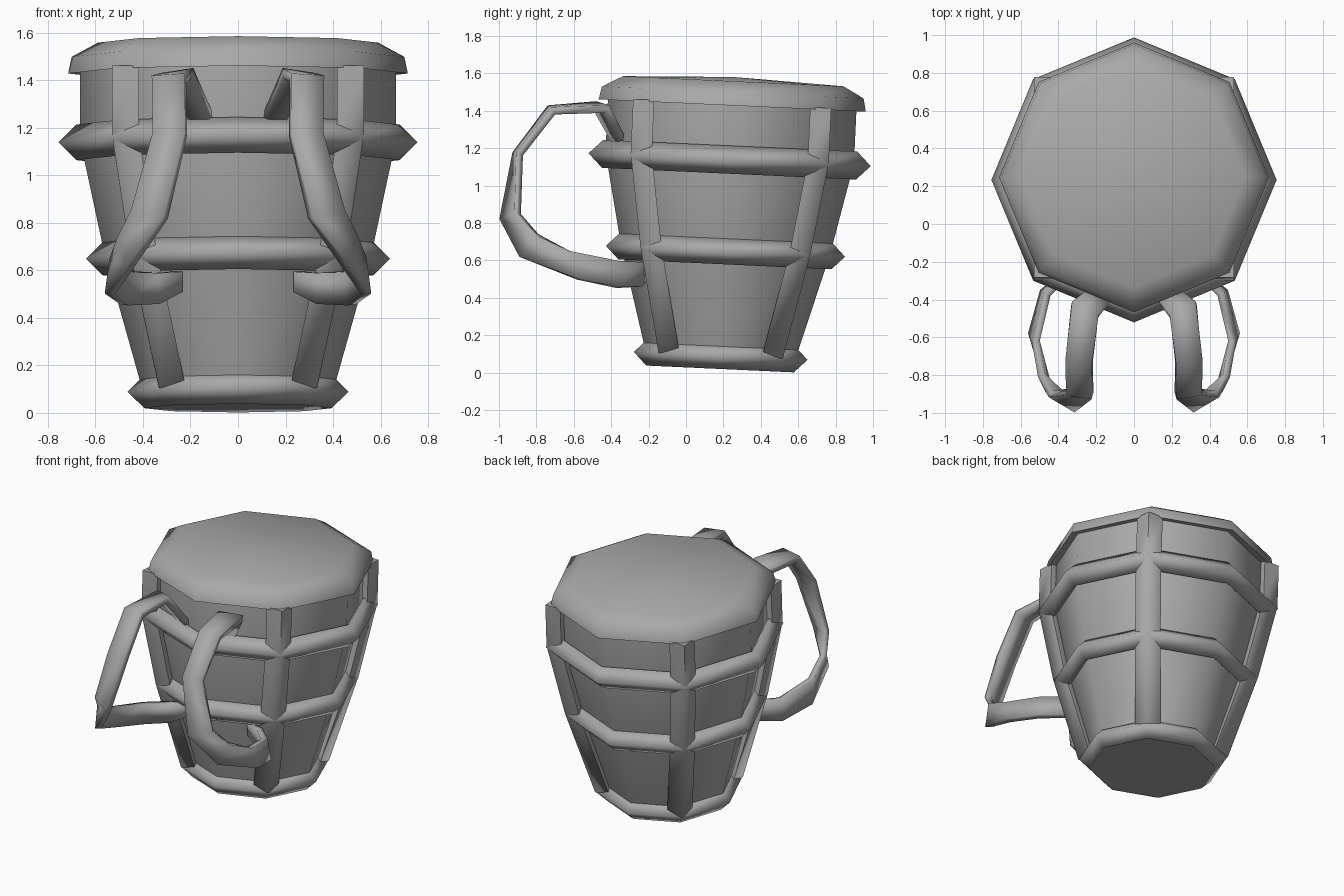
import bpy
import bmesh
import math
from mathutils import Matrix, Vector

cube = bpy.data.objects.get("Cube")
if cube:
    bpy.data.objects.remove(cube, do_unlink=True)

grey = bpy.data.materials.new("plain grey")
grey.use_nodes = True
COLOUR = (0.4, 0.4, 0.4, 1)
grey.diffuse_color = COLOUR
grey.node_tree.nodes["Principled BSDF"].inputs["Base Color"].default_value = COLOUR

SIDES = 8
# The whole basket leans slightly backwards
LEAN = Matrix.Translation((0, 0.181, 0)) @ Matrix.Rotation(-0.046, 4, "X")


def finish(name, bm, angle, matrix=None):
    bmesh.ops.recalc_face_normals(bm, faces=bm.faces)
    if matrix:
        bm.transform(matrix)
    mesh = bpy.data.meshes.new(name)
    bm.to_mesh(mesh)
    bm.free()
    mesh.materials.append(grey)
    ob = bpy.data.objects.new(name, mesh)
    bpy.context.collection.objects.link(ob)
    bpy.ops.object.select_all(action="DESELECT")
    ob.select_set(True)
    bpy.context.view_layer.objects.active = ob
    bpy.ops.object.shade_smooth_by_angle(angle=math.radians(angle))
    return ob


def bridge(bm, loop_a, loop_b):
    n = len(loop_a)
    for i in range(n):
        j = (i + 1) % n
        bm.faces.new((loop_a[i], loop_a[j], loop_b[j], loop_b[i]))


def lathe(name, profile, angle, closed=False):
    """Turn a (radius, height) profile into an octagonal solid or ring."""
    bm = bmesh.new()
    loops = []
    for r, z in profile:
        loops.append([bm.verts.new((r * math.cos(t), r * math.sin(t), z))
                      for t in (math.tau * i / SIDES for i in range(SIDES))])
    for a, b in zip(loops, loops[1:]):
        bridge(bm, a, b)
    if closed:
        bridge(bm, loops[-1], loops[0])
    else:
        bm.faces.new(loops[0])
        bm.faces.new(loops[-1])
    return finish(name, bm, angle, LEAN)


def hoop(name, radius, z, size):
    diamond = [(radius + size, z), (radius, z + size),
               (radius - size, z), (radius, z - size)]
    return lathe(name, diamond, 100, closed=True)


def post(name, heading, path, size):
    """Diamond rod following a (radius, height) path up one corner."""
    out = Vector((math.cos(heading), math.sin(heading), 0))
    side = Vector((-out.y, out.x, 0))
    bm = bmesh.new()
    loops = []
    for r, z in path:
        c = out * r + Vector((0, 0, z))
        loops.append([bm.verts.new(c + d * size) for d in (out, side, -out, -side)])
    for a, b in zip(loops, loops[1:]):
        bridge(bm, a, b)
    bm.faces.new(loops[0])
    bm.faces.new(loops[-1])
    return finish(name, bm, 89, LEAN)


def strap(name, mirror, edges):
    """Ribbon through pairs of edge points, thickened."""
    bm = bmesh.new()
    rows = [[bm.verts.new((p[0] * mirror, p[1], p[2])) for p in pair] for pair in edges]
    for (a, b), (c, d) in zip(rows, rows[1:]):
        bm.faces.new((a, b, d, c))
    ob = finish(name, bm, 30)
    mod = ob.modifiers.new("thickness", "SOLIDIFY")
    mod.thickness = 0.04
    mod.offset = 0
    mod.use_even_offset = True
    return ob


# Basket wall, lid
lathe("basket_body", [(0.38, 0.035), (0.40, 0.09), (0.56, 0.66),
                      (0.665, 1.15), (0.665, 1.45)], 60)
lathe("lid", [(0.66, 1.44), (0.715, 1.43), (0.70, 1.50), (0.59, 1.56), (0.02, 1.582)], 70)

# Hoops around the basket
hoop("bottom_hoop", 0.395, 0.09, 0.07)
hoop("middle_hoop", 0.57, 0.65, 0.07)
hoop("upper_hoop", 0.68, 1.14, 0.075)

# Upright posts on the four diagonal corners
for i, label in enumerate(("back_left", "back_right", "front_right", "front_left")):
    post(label + "_post", math.radians(45 + 90 * i),
         [(0.39, 0.09), (0.565, 0.66), (0.67, 1.15), (0.67, 1.44)], 0.08)

# Shoulder straps, from the upper wall round to the lower wall
STRAP = [
    ((0.10, -0.37, 1.22), (0.21, -0.33, 1.23)),
    ((0.19, -0.49, 1.43), (0.33, -0.42, 1.41)),
    ((0.22, -0.73, 1.41), (0.36, -0.71, 1.40)),
    ((0.22, -0.91, 1.17), (0.355, -0.89, 1.17)),
    ((0.305, -0.98, 0.82), (0.44, -0.90, 0.85)),
    ((0.45, -0.88, 0.62), (0.49, -0.80, 0.74)),
    ((0.54, -0.58, 0.50), (0.52, -0.62, 0.65)),
    ((0.48, -0.36, 0.455), (0.46, -0.37, 0.595)),
    ((0.34, -0.25, 0.46), (0.34, -0.25, 0.59)),
    ((0.24, -0.21, 0.51), (0.24, -0.22, 0.595)),
]
strap("left_strap", 1, STRAP)
strap("right_strap", -1, STRAP)
